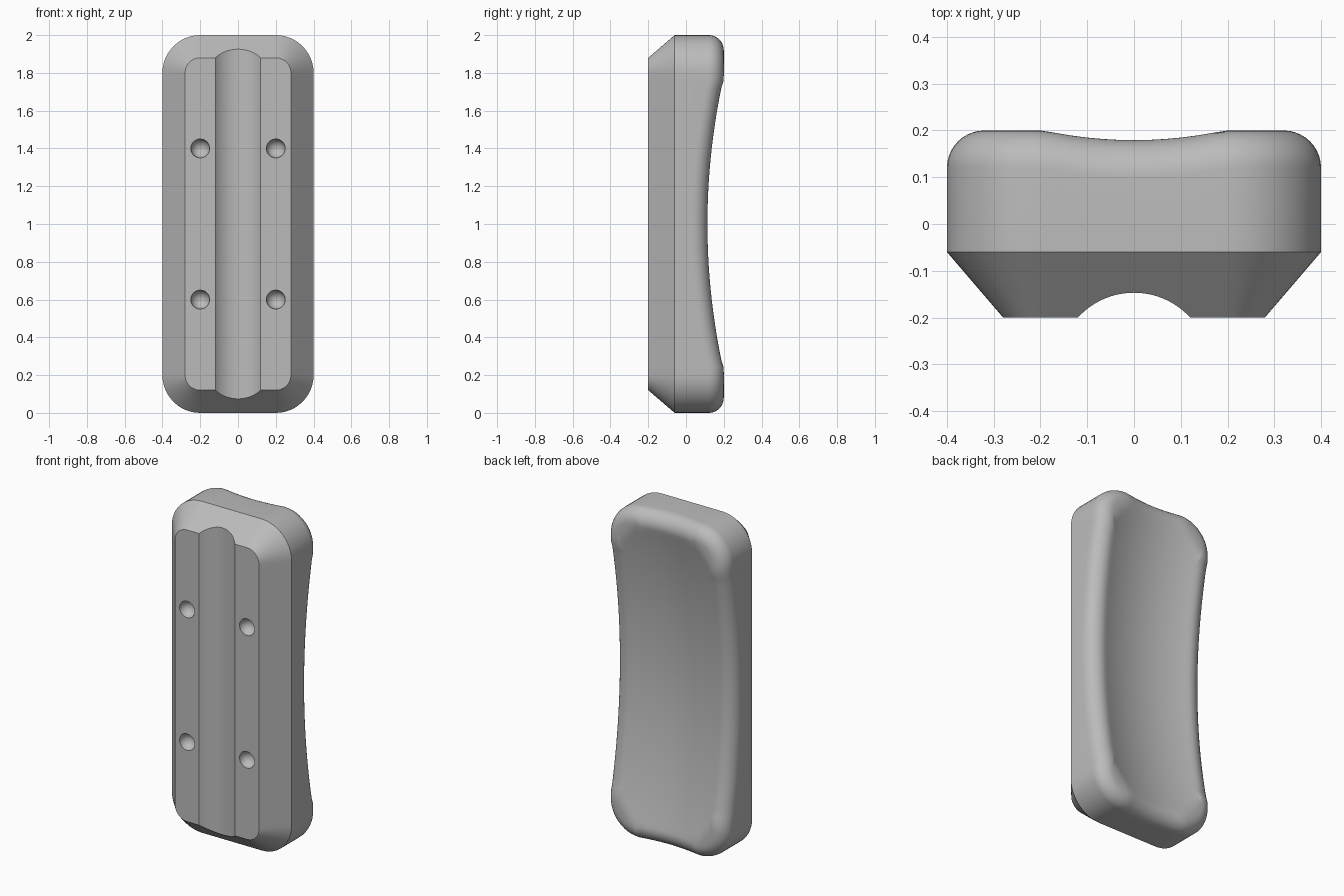
import bpy, bmesh, math
from mathutils import Vector

if "Cube" in bpy.data.objects:
    bpy.data.objects.remove(bpy.data.objects["Cube"])

grey = bpy.data.materials.new("plain grey")
grey.diffuse_color = (0.5, 0.5, 0.5, 1)
grey.use_nodes = True
grey.node_tree.nodes["Principled BSDF"].inputs["Base Color"].default_value = grey.diffuse_color
FILLET = 0.08


def outline():
    """Rounded rectangle as (corner centre x, z, outward normal x, z)."""
    pts = []
    corners = [(0.2, 1.8, 0), (-0.2, 1.8, 90), (-0.2, 0.2, 180), (0.2, 0.2, 270)]
    for i, (cx, cz, a0) in enumerate(corners):
        for k in range(13):
            a = math.radians(a0 + 90 * k / 12)
            pts.append((cx, cz, math.cos(a), math.sin(a)))
        nx, nz, _ = corners[(i + 1) % 4]
        n = 12 if i % 2 == 0 else 40
        for k in range(1, n):
            f = k / n
            pts.append((cx + (nx - cx) * f, cz + (nz - cz) * f, math.cos(a), math.sin(a)))
    return pts


def back(x, z):
    """Height of the dished back."""
    return 0.2 - max(0, 0.138 - 0.55 * x * x - 0.142 * (z - 1) ** 2)


# Body built as a stack of rings from the front face to the middle of the back
base = outline()
rings = [[Vector((x + u * r, y, z + v * r)) for x, z, u, v in base]
         for r, y in ((0.08, -0.2), (0.2, -0.06))]
STEPS = 10
fillet = [[] for _ in range(STEPS + 1)]
for x, z, u, v in base:
    px, pz = x + u * (0.2 - FILLET), z + v * (0.2 - FILLET)
    e = 0.002
    gx = (back(px + e, pz) - back(px - e, pz)) / (2 * e)
    gz = (back(px, pz + e) - back(px, pz - e)) / (2 * e)
    s = gx * u + gz * v
    cy = back(px, pz) - FILLET * math.sqrt(1 + s * s)
    end = math.pi / 2 + math.atan(s)
    for k in range(STEPS + 1):
        t = end * k / STEPS
        d = FILLET * math.cos(t)
        fillet[k].append(Vector((px + u * d, cy + FILLET * math.sin(t), pz + v * d)))
rings += fillet
INNER = 30
for k in range(1, INNER):
    f = 1 - k / INNER
    rings.append([Vector((p.x * f, back(p.x * f, 1 + (p.z - 1) * f), 1 + (p.z - 1) * f))
                  for p in fillet[-1]])

bm = bmesh.new()
vr = [[bm.verts.new(p) for p in r] for r in rings]
n = len(base)
bm.faces.new(vr[0])
for a, b in zip(vr, vr[1:]):
    for i in range(n):
        j = (i + 1) % n
        bm.faces.new((a[i], a[j], b[j], b[i]))
mid = bm.verts.new((0, back(0, 1), 1))
for i in range(n):
    bm.faces.new((vr[-1][i], vr[-1][(i + 1) % n], mid))
bmesh.ops.recalc_face_normals(bm, faces=bm.faces)
me = bpy.data.meshes.new("grip_body")
bm.to_mesh(me)
bm.free()
body = bpy.data.objects.new("grip_body", me)
bpy.context.collection.objects.link(body)
me.materials.append(grey)

# Cutters: long front groove and four round sockets
cutters = []
bpy.ops.mesh.primitive_cylinder_add(vertices=128, radius=0.162, depth=3, location=(0, -0.309, 1))
bpy.context.object.name = "groove_cutter"
cutters.append(bpy.context.object)
for x in (-0.2, 0.2):
    for z in (0.6, 1.4):
        bpy.ops.mesh.primitive_uv_sphere_add(segments=40, ring_count=20, radius=0.05,
                                             location=(x, -0.2, z), rotation=(math.pi / 2, 0, 0.03))
        bpy.context.object.name = "socket_cutter"
        cutters.append(bpy.context.object)

bpy.ops.object.select_all(action='DESELECT')
bpy.context.view_layer.objects.active = body
body.select_set(True)
for c in cutters:
    c.data.materials.append(grey)
    c.hide_render = True
    m = body.modifiers.new("cut", 'BOOLEAN')
    m.operation = 'DIFFERENCE'
    m.solver = 'EXACT'
    m.object = c
    bpy.ops.object.modifier_apply(modifier=m.name)
for c in cutters:
    bpy.data.objects.remove(c, do_unlink=True)
bpy.ops.object.shade_smooth_by_angle(angle=math.radians(30))
